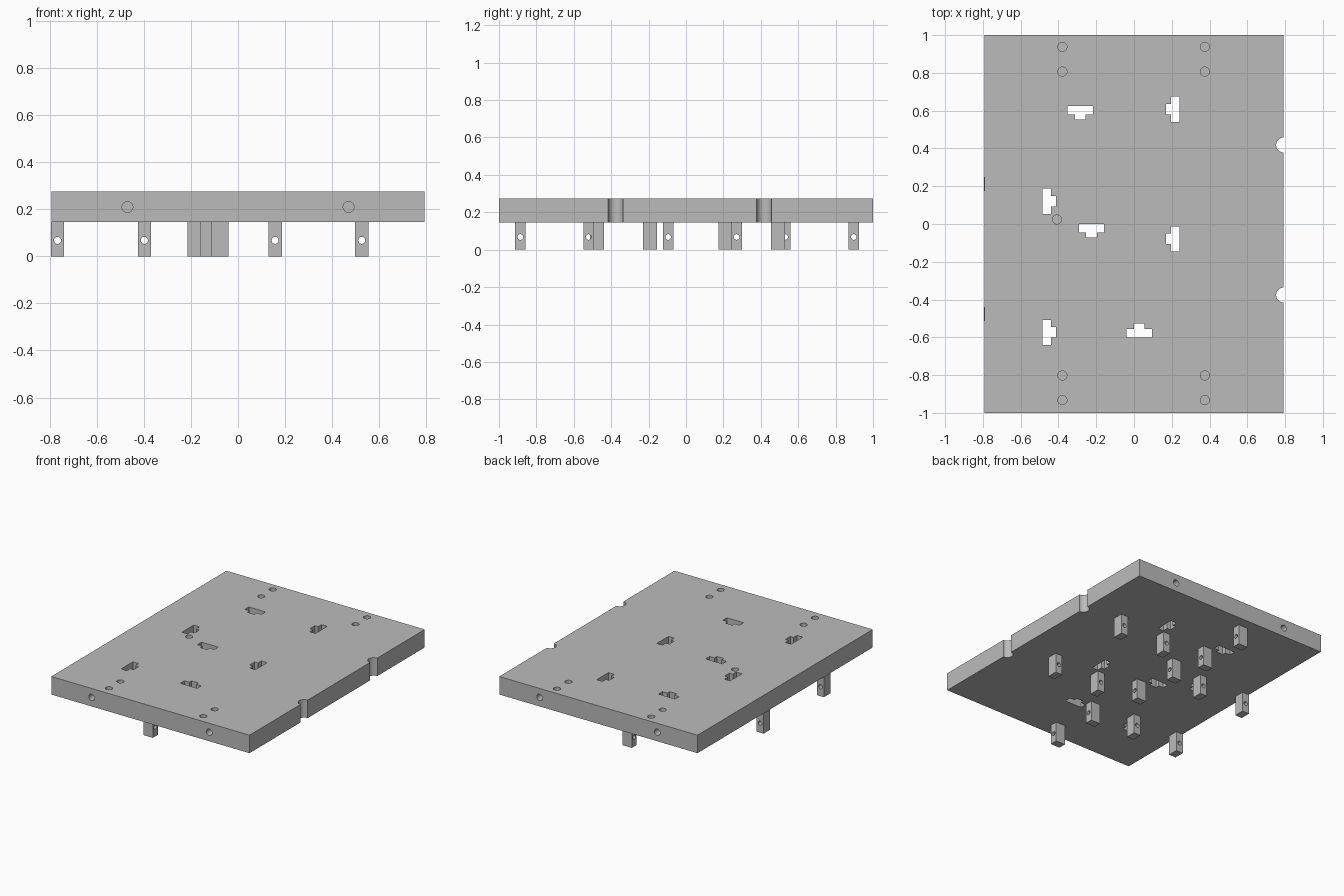
import bpy, bmesh, math
from mathutils import Matrix, Vector

if "Cube" in bpy.data.objects:
    bpy.data.objects.remove(bpy.data.objects["Cube"], do_unlink=True)

BOTTOM, TOP = 0.145, 0.275
EDGE = 0.7925

grey = bpy.data.materials.new("plain grey")
grey.use_nodes = True
grey.diffuse_color = (0.5, 0.5, 0.5, 1)
grey.node_tree.nodes["Principled BSDF"].inputs["Base Color"].default_value = (0.5, 0.5, 0.5, 1)


def add_box(bm, centre, size):
    bmesh.ops.create_cube(bm, size=1, matrix=Matrix.Translation(centre) @ Matrix.Diagonal((*size, 1)))


def add_drill(bm, centre, radius, depth, axis="Z"):
    turn = {"X": Matrix.Rotation(math.pi / 2, 4, "Y"),
            "Y": Matrix.Rotation(math.pi / 2, 4, "X"), "Z": Matrix()}[axis]
    bmesh.ops.create_cone(bm, cap_ends=True, segments=32, radius1=radius, radius2=radius,
                          depth=depth, matrix=Matrix.Translation(centre) @ turn)


def add_t_slot(bm, x, y, angle):
    # T outline: a bar centred on the origin with a short stem towards -y
    half, thick, stem, drop = 0.067, 0.023, 0.028, 0.05
    outline = [(-half, thick), (-half, -thick), (-stem, -thick), (-stem, -drop),
               (stem, -drop), (stem, -thick), (half, -thick), (half, thick)]
    place = Matrix.Translation((x, y, 0)) @ Matrix.Rotation(math.radians(angle), 4, "Z")
    face = bm.faces.new([bm.verts.new(place @ Vector((px, py, 0.1))) for px, py in outline])
    new = bmesh.ops.extrude_face_region(bm, geom=[face])["geom"]
    bmesh.ops.translate(bm, vec=(0, 0, 0.25), verts=[g for g in new if isinstance(g, bmesh.types.BMVert)])


def make_object(name, bm):
    bmesh.ops.recalc_face_normals(bm, faces=bm.faces)
    mesh = bpy.data.meshes.new(name)
    bm.to_mesh(mesh)
    bm.free()
    mesh.materials.append(grey)
    obj = bpy.data.objects.new(name, mesh)
    bpy.context.collection.objects.link(obj)
    return obj


def cut(obj, cutter_bm):
    # Bake the boolean, then discard the cutter
    cutter = make_object("cutter", cutter_bm)
    cutter.hide_render = True
    mod = obj.modifiers.new("cut", "BOOLEAN")
    mod.operation, mod.solver, mod.object = "DIFFERENCE", "EXACT", cutter
    graph = bpy.context.evaluated_depsgraph_get()
    baked = bpy.data.meshes.new_from_object(obj.evaluated_get(graph))
    obj.modifiers.clear()
    obj.data = baked
    bpy.data.objects.remove(cutter, do_unlink=True)
    bpy.ops.object.select_all(action="DESELECT")
    obj.select_set(True)
    bpy.context.view_layer.objects.active = obj
    bpy.ops.object.shade_smooth_by_angle(angle=math.radians(30))


# Plate with slots, blind holes and edge notches
bm = bmesh.new()
add_box(bm, (0, 0, (BOTTOM + TOP) / 2), (2 * EDGE, 2, TOP - BOTTOM))
plate = make_object("base_plate", bm)

tools = bmesh.new()
for x, y, angle in [(-0.284, 0.602, 0), (-0.225, -0.022, 0), (0.027, -0.578, 180),
                    (0.219, 0.607, -90), (0.219, -0.079, -90),
                    (-0.462, 0.12, 90), (-0.462, -0.574, 90)]:
    add_t_slot(tools, x, y, angle)
for x in (-0.379, 0.375):
    for y in (0.938, 0.807, -0.802, -0.932):
        add_drill(tools, (x, y, TOP), 0.024, 0.18)
add_drill(tools, (-0.408, 0.024, TOP), 0.024, 0.18)
for x in (-0.47, 0.47):
    for y in (-1, 1):
        add_drill(tools, (x, y, 0.21), 0.023, 0.24, "Y")
for y in (0.418, -0.376):
    add_drill(tools, (EDGE, y, 0.21), 0.04, 0.3)
cut(plate, tools)


# Drilled posts under the plate; the hole runs along the longer side
def make_post(name, x, y, axis):
    size = (0.075, 0.056, BOTTOM) if axis == "X" else (0.056, 0.075, BOTTOM)
    body = bmesh.new()
    add_box(body, (x, y, BOTTOM / 2), size)
    post = make_object(name, body)
    drill = bmesh.new()
    add_drill(drill, (x, y, 0.068), 0.015, 0.2, axis)
    cut(post, drill)


lengthwise = [(x, y) for x in (0.526, 0.158) for y in (0.491, -0.192)]
lengthwise += [(x, y) for x in (-0.398, -0.767) for y in (0.212, -0.477)]
crosswise = [(-0.078, -0.886), (-0.078, -0.521), (-0.122, -0.095),
             (-0.122, 0.271), (-0.177, 0.53), (-0.177, 0.897)]
for i, (x, y) in enumerate(lengthwise):
    make_post(f"lengthwise_post_{i + 1}", x, y, "Y")
for i, (x, y) in enumerate(crosswise):
    make_post(f"crosswise_post_{i + 1}", x, y, "X")
